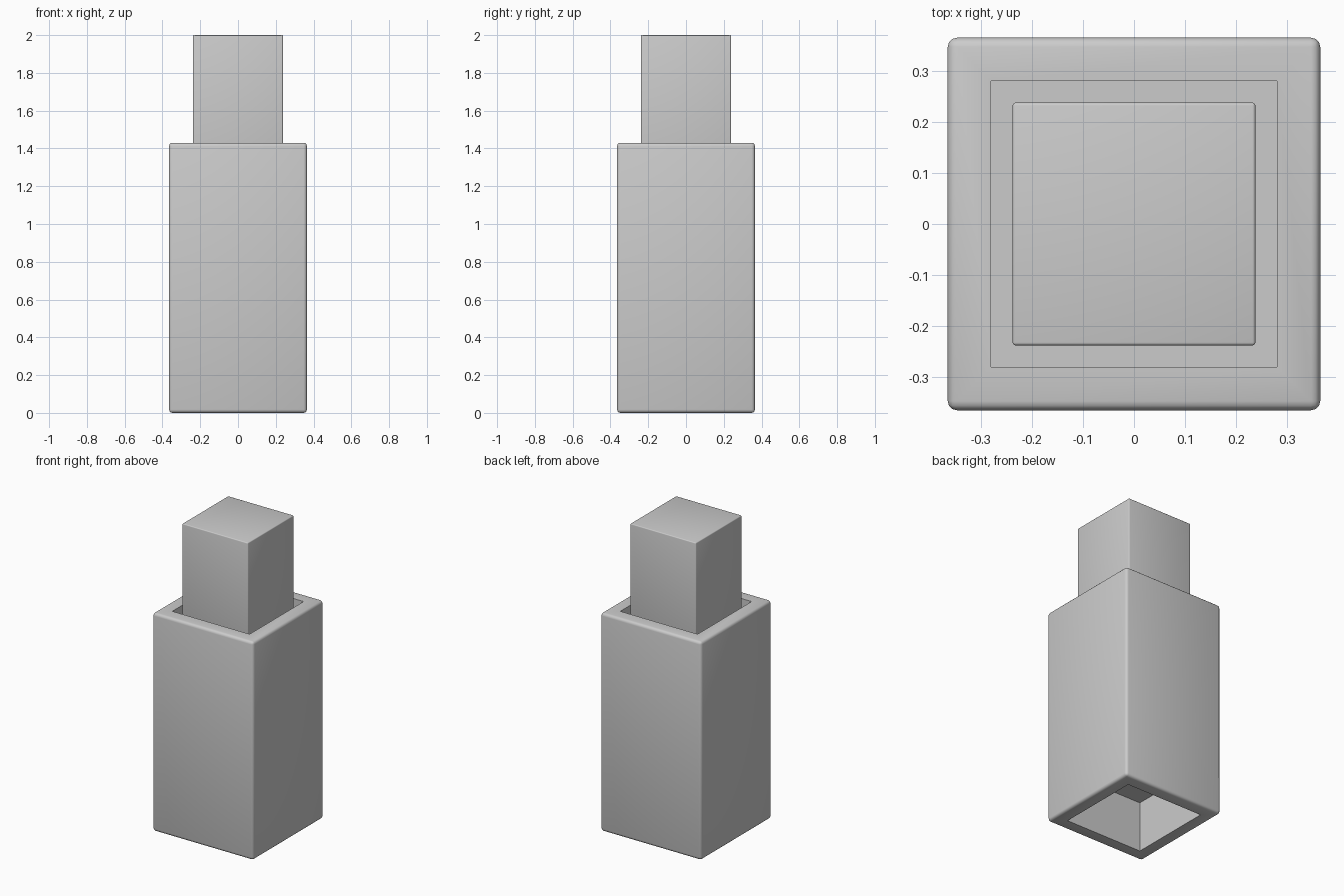
import bpy, bmesh
from mathutils import Vector

if "Cube" in bpy.data.objects:
    bpy.data.objects.remove(bpy.data.objects["Cube"])


def square_loft(name, rings, bevel_width, bevel_test):
    """Stack square rings of (half width, z), cap both ends, round chosen edges."""
    bm = bmesh.new()
    loops = []
    for h, z in rings:
        loops.append([bm.verts.new((sx * h, sy * h, z))
                      for sx, sy in ((-1, -1), (1, -1), (1, 1), (-1, 1))])
    for a, b in zip(loops, loops[1:]):
        for i in range(4):
            j = (i + 1) % 4
            bm.faces.new((a[i], a[j], b[j], b[i]))
    bm.faces.new(loops[0])
    bm.faces.new(loops[-1])
    bmesh.ops.recalc_face_normals(bm, faces=bm.faces)
    edges = [e for e in bm.edges if all(bevel_test(v.co) for v in e.verts)]
    bmesh.ops.bevel(bm, geom=edges, offset=bevel_width, segments=3,
                    profile=0.5, affect='EDGES')
    mesh = bpy.data.meshes.new(name)
    bm.to_mesh(mesh)
    bm.free()
    obj = bpy.data.objects.new(name, mesh)
    bpy.context.collection.objects.link(obj)
    bpy.ops.object.select_all(action='DESELECT')
    obj.select_set(True)
    bpy.context.view_layer.objects.active = obj
    bpy.ops.object.shade_smooth_by_angle(angle=0.7)
    return obj


W, INNER, H = 0.365, 0.28, 1.43

# Square sleeve: recessed underside, thick rim and a well around the block
square_loft("square_sleeve",
            [(INNER, 0.33), (INNER, 0), (W, 0), (W, H), (INNER, H), (INNER, 1.22)],
            0.018, lambda c: abs(c.x) > 0.36)

# Inner block rising out of the sleeve
square_loft("inner_block", [(0.238, 1.2), (0.238, 2.0)],
            0.006, lambda c: True)
